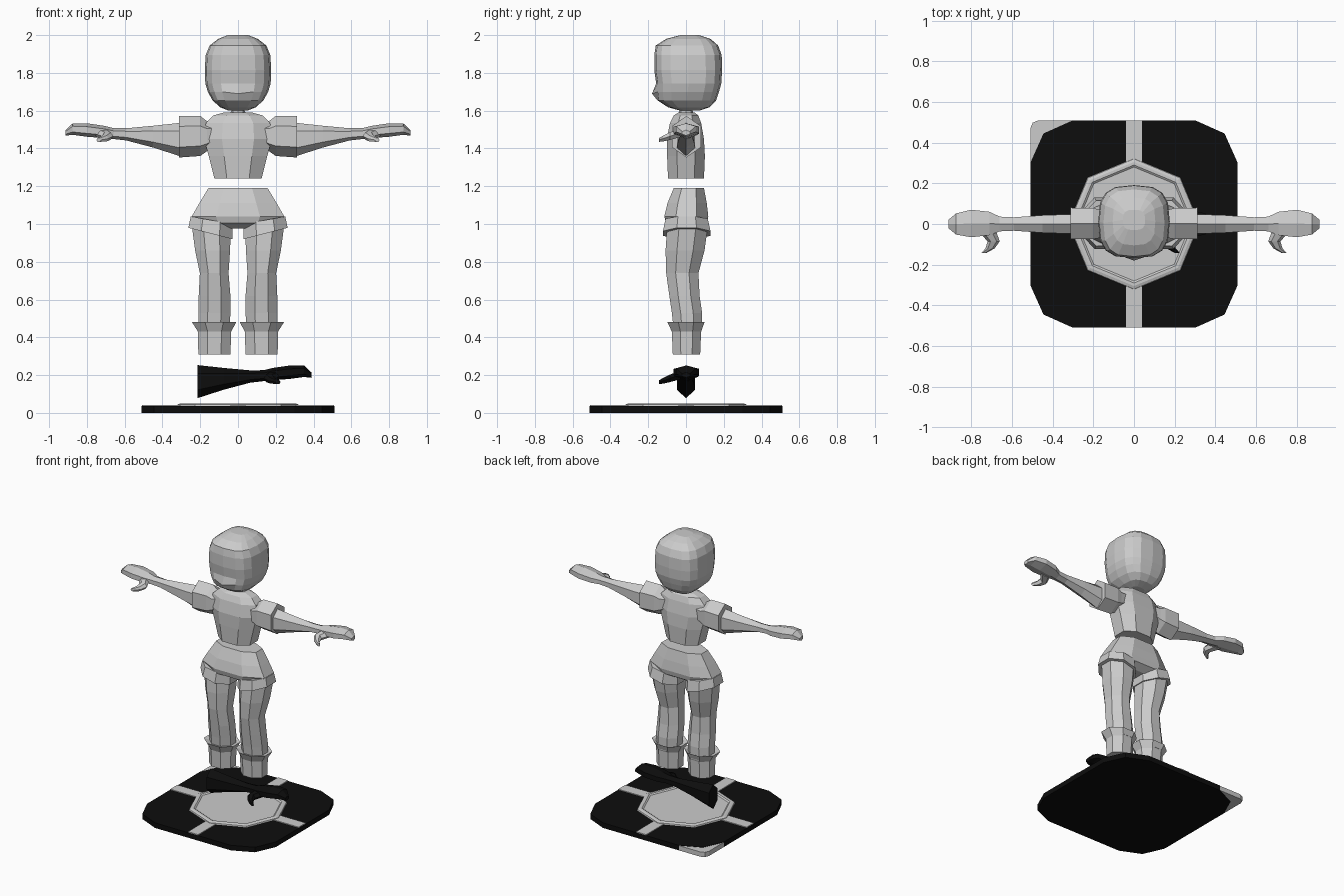
import bpy, bmesh
from math import sin, cos, pi
from mathutils import Vector

black = bpy.data.materials.new("black")
black.diffuse_color = (0.004, 0.004, 0.004, 1)


def finish(name, bm, mat=None, mirror=False):
    bmesh.ops.recalc_face_normals(bm, faces=bm.faces)
    me = bpy.data.meshes.new(name)
    bm.to_mesh(me)
    bm.free()
    ob = bpy.data.objects.new(name, me)
    bpy.context.collection.objects.link(ob)
    if mat:
        me.materials.append(mat)
    if mirror:
        ob.modifiers.new("mirror", 'MIRROR').use_mirror_merge = False
    return ob


def loft(name, sections, axis='z', n=8, off=0.0, p=1.0, mirror=False, bm=None):
    """Skin cross-sections (t, a0, a1, b0, b1[, tilt]) placed along an axis."""
    part = bm or bmesh.new()
    sgn = lambda v: (1 if v >= 0 else -1) * abs(v) ** p
    unit = [(sgn(cos(off + 2 * pi * i / n)), sgn(sin(off + 2 * pi * i / n))) for i in range(n)]
    ma, mb = max(abs(u[0]) for u in unit), max(abs(u[1]) for u in unit)
    rings = []
    for t, a0, a1, b0, b1, *tilt in sections:
        ring = []
        for u, v in unit:
            a = (a0 + a1) / 2 + u / ma * (a1 - a0) / 2
            b = (b0 + b1) / 2 + v / mb * (b1 - b0) / 2
            tt = t + (tilt[0] * u / ma if tilt else 0)
            co = {'z': (a, b, tt), 'x': (tt, a, b), 'y': (a, tt, b)}[axis]
            ring.append(part.verts.new(co))
        rings.append(ring)
    for lo, hi in zip(rings, rings[1:]):
        for i in range(n):
            j = (i + 1) % n
            part.faces.new((lo[i], lo[j], hi[j], hi[i]))
    part.faces.new(rings[0])
    part.faces.new(rings[-1])
    return part if bm else finish(name, part, mirror=mirror)


def prism(name, pts, z0, z1, mat=None):
    bm = bmesh.new()
    f = bm.faces.new([bm.verts.new((x, y, z0)) for x, y in pts])
    top = bmesh.ops.extrude_face_region(bm, geom=[f])['geom']
    bmesh.ops.translate(bm, vec=(0, 0, z1 - z0), verts=[g for g in top if isinstance(g, bmesh.types.BMVert)])
    return finish(name, bm, mat)


# Display base: plate, loose corner, raised disc and cross strips
quarter = [(0.51, 0.30), (0.445, 0.445), (0.30, 0.51)]
outline = []
for sx, sy in ((1, 1), (-1, 1), (-1, -1), (1, -1)):
    q = quarter if sx * sy > 0 else quarter[::-1]
    outline += [(sx * x, sy * y) for x, y in q]
prism("base_plate", outline, 0, 0.036, black)
prism("base_corner", [(-0.51, 0.30), (-0.445, 0.445), (-0.30, 0.51), (-0.47, 0.51),
                      (-0.498, 0.498), (-0.51, 0.47)], 0, 0.034)
loft("base_disc", [(z, -r, r, -r, r) for z, r in
                   ((0.03, 0.325), (0.045, 0.32), (0.05, 0.305), (0.05, 0.29), (0.043, 0.28))])
for s in (-1, 1):
    a, b = sorted((s * 0.29, s * 0.508))
    prism("base_strip_x", [(a, -0.04), (b, -0.04), (b, 0.04), (a, 0.04)], 0.03, 0.042)
    prism("base_strip_y", [(-0.04, a), (0.04, a), (0.04, b), (-0.04, b)], 0.03, 0.042)


# Arms with hand and thumb, plus a loose dark spare arm
def arm(bm):
    loft("", [(0.31, -0.048, 0.048, 1.36, 1.535), (0.45, -0.043, 0.043, 1.405, 1.52),
              (0.59, -0.033, 0.033, 1.442, 1.507), (0.66, -0.036, 0.036, 1.45, 1.508),
              (0.71, -0.055, 0.06, 1.455, 1.52), (0.80, -0.065, 0.07, 1.462, 1.533),
              (0.875, -0.052, 0.052, 1.472, 1.533), (0.913, -0.02, 0.02, 1.468, 1.497)],
         'x', 6, pi / 2, bm=bm)
    loft("", [(-0.03, 0.68, 0.77, 1.46, 1.505), (-0.085, 0.66, 0.72, 1.445, 1.485),
              (-0.12, 0.685, 0.73, 1.437, 1.468), (-0.142, 0.725, 0.75, 1.435, 1.455)],
         'y', 6, bm=bm)
    return bm


finish("arm", arm(bmesh.new()), mirror=True)
spare = finish("spare_arm", arm(bmesh.new()), black)
spare.location = (-0.525, 0, -1.282)

# Short sleeves
loft("sleeve", [(0.10, -0.05, 0.06, 1.42, 1.54), (0.165, -0.068, 0.07, 1.385, 1.545),
                (0.20, -0.074, 0.078, 1.36, 1.572), (0.312, -0.075, 0.08, 1.352, 1.572)],
     'x', 6, pi / 2, mirror=True)

# Torso and neck
loft("torso", [(1.24, -0.125, 0.125, -0.095, 0.095), (1.36, -0.155, 0.155, -0.10, 0.10),
               (1.45, -0.18, 0.18, -0.102, 0.095), (1.535, -0.17, 0.17, -0.085, 0.08),
               (1.575, -0.13, 0.13, -0.065, 0.065), (1.59, -0.075, 0.075, -0.04, 0.045)],
     off=pi / 8, p=0.85)
loft("neck", [(1.57, -0.05, 0.05, -0.045, 0.045), (1.60, -0.035, 0.035, -0.035, 0.035),
              (1.64, -0.035, 0.035, -0.035, 0.035)])

# Hips and the legs of the shorts
loft("hips", [(0.975, -0.14, 0.14, -0.05, 0.06), (1.005, -0.22, 0.22, -0.105, 0.11),
              (1.04, -0.245, 0.245, -0.115, 0.118), (1.11, -0.205, 0.205, -0.098, 0.11),
              (1.19, -0.157, 0.157, -0.065, 0.095)], off=pi / 8, p=0.85)
loft("shorts_leg", [(0.95, 0.03, 0.263, -0.122, 0.13, 0.03), (1.02, 0.03, 0.25, -0.108, 0.115, 0.02)],
     off=pi / 8, mirror=True)

# Legs and flared boot cuffs
loft("leg", [(0.44, 0.045, 0.21, -0.065, 0.085), (0.53, 0.04, 0.21, -0.075, 0.085),
             (0.62, 0.04, 0.208, -0.088, 0.072), (0.74, 0.05, 0.202, -0.105, 0.066),
             (0.86, 0.042, 0.227, -0.108, 0.098), (0.98, 0.038, 0.243, -0.10, 0.115)],
     off=pi / 8, mirror=True)
loft("boot_cuff", [(0.31, 0.04, 0.21, -0.07, 0.075), (0.43, 0.036, 0.212, -0.075, 0.08),
                   (0.48, 0.01, 0.243, -0.098, 0.098), (0.47, 0.04, 0.21, -0.07, 0.08)],
     off=pi / 8, mirror=True)

# Head: squarish rounded block with a small nose
head = loft("head", [(1.60, -0.05, 0.05, -0.03, 0.07), (1.618, -0.095, 0.095, -0.095, 0.125),
                     (1.655, -0.135, 0.135, -0.152, 0.16), (1.70, -0.16, 0.16, -0.158, 0.175),
                     (1.745, -0.173, 0.173, -0.158, 0.187), (1.815, -0.176, 0.176, -0.168, 0.191),
                     (1.895, -0.171, 0.171, -0.168, 0.189), (1.945, -0.15, 0.15, -0.16, 0.17),
                     (1.98, -0.105, 0.105, -0.105, 0.13), (2.0, -0.055, 0.055, -0.03, 0.07)],
            n=16, p=0.68)
nose = min(head.data.vertices, key=lambda v: (v.co - Vector((0, -0.158, 1.70))).length)
nose.co.y = -0.18
nose.co.z = 1.69
